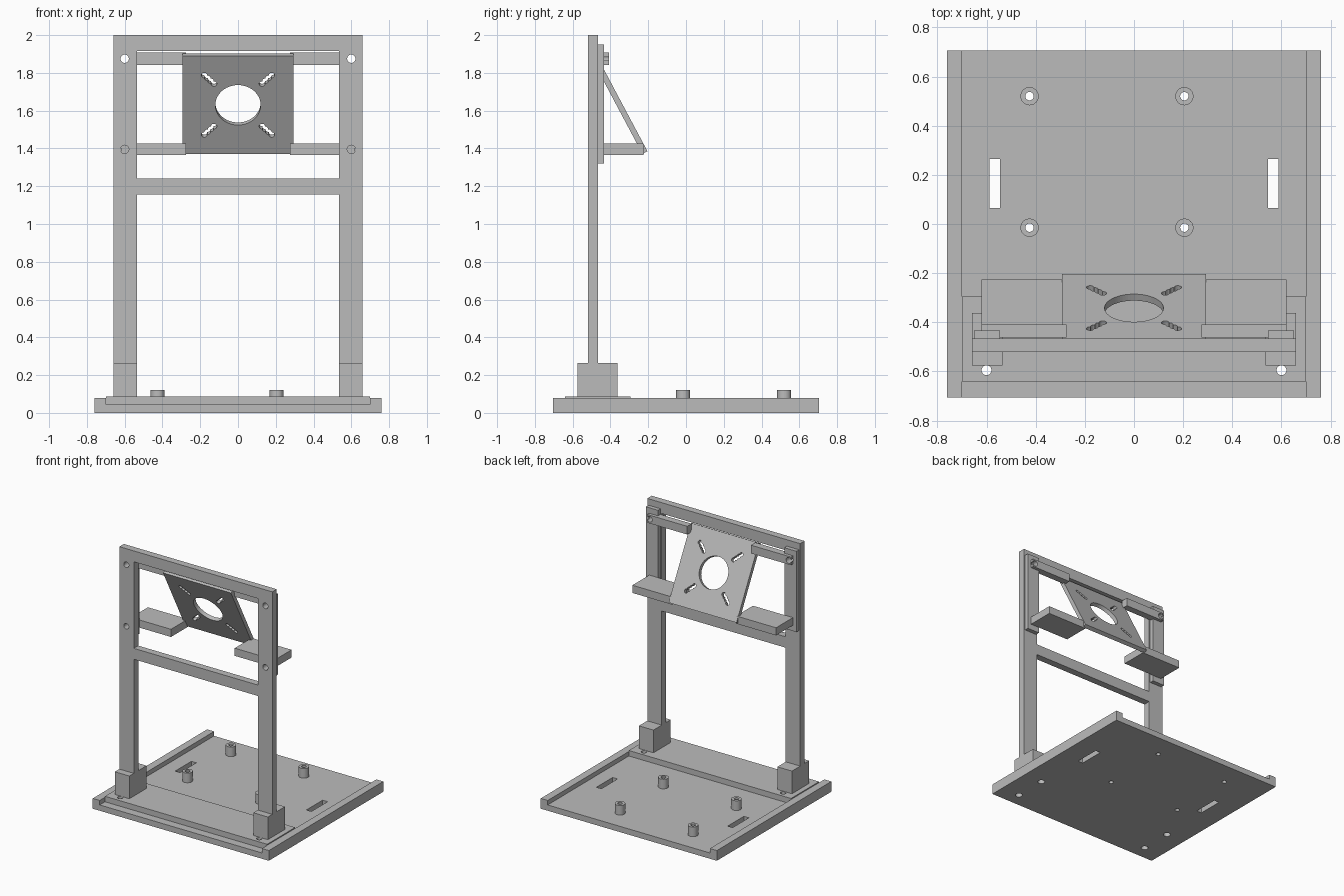
import bpy
import bmesh
from math import sqrt, atan2, cos, sin, pi
from mathutils import Matrix, Vector

cube = bpy.data.objects.get("Cube")
if cube:
    bpy.data.objects.remove(cube, do_unlink=True)

grey = bpy.data.materials.new("light grey plastic")
grey.use_nodes = True
colour = (0.5, 0.5, 0.5, 1)
grey.diffuse_color = colour
grey.node_tree.nodes["Principled BSDF"].inputs["Base Color"].default_value = colour


def finish(name, bm):
    bmesh.ops.recalc_face_normals(bm, faces=bm.faces)
    mesh = bpy.data.meshes.new(name)
    bm.to_mesh(mesh)
    bm.free()
    mesh.materials.append(grey)
    obj = bpy.data.objects.new(name, mesh)
    bpy.context.collection.objects.link(obj)
    return obj


def box(name, x, y, z):
    """Box from (min, max) ranges."""
    bm = bmesh.new()
    bmesh.ops.create_cube(bm, size=1)
    ranges = (x, y, z)
    for v in bm.verts:
        v.co = [(r[0] + r[1]) / 2 + c * (r[1] - r[0]) for r, c in zip(ranges, v.co)]
    return finish(name, bm)


def prism(name, points, low, high, matrix=Matrix()):
    """Extrude a flat outline along z, then place it."""
    bm = bmesh.new()
    face = bm.faces.new([bm.verts.new((px, py, low)) for px, py in points])
    side = bmesh.ops.extrude_face_region(bm, geom=[face])["geom"]
    bmesh.ops.translate(bm, vec=(0, 0, high - low),
                        verts=[g for g in side if isinstance(g, bmesh.types.BMVert)])
    bm.transform(matrix)
    return finish(name, bm)


def circle(x, y, r, n=40):
    return [(x + r * cos(2 * pi * i / n), y + r * sin(2 * pi * i / n)) for i in range(n)]


def cut(obj, cutters):
    """Subtract the cutters, bake the result and delete them."""
    for c in cutters:
        mod = obj.modifiers.new("cut", "BOOLEAN")
        mod.operation = "DIFFERENCE"
        mod.solver = "EXACT"
        mod.object = c
        c.hide_render = True
    graph = bpy.context.evaluated_depsgraph_get()
    mesh = bpy.data.meshes.new_from_object(obj.evaluated_get(graph))
    obj.modifiers.clear()
    obj.data = mesh
    for c in cutters:
        bpy.data.objects.remove(c, do_unlink=True)


def side_range(s, a, b):
    return tuple(sorted((s * a, s * b)))


SIDES = ((1, "left"), (-1, "right"))
STANDOFFS = [(x, y) for x in (-0.425, 0.205) for y in (-0.015, 0.52)]
BOLTS = [(x, y) for x in (-0.6, 0.6) for y in (-0.595, -0.34)]

# Base tray: floor with raised side rails
W, D, RAIL, FLOOR, TOP = 0.76, 0.705, 0.7, 0.045, 0.08
profile = [(-W, 0), (W, 0), (W, TOP), (RAIL, TOP), (RAIL, FLOOR),
           (-RAIL, FLOOR), (-RAIL, TOP), (-W, TOP)]
base = prism("base_tray", profile, -D, D, Matrix.Rotation(pi / 2, 4, "X"))
cutters = [prism("cutter", circle(x, y, 0.017), -0.1, 0.2) for x, y in STANDOFFS]
cutters += [prism("cutter", circle(x, y, 0.026), -0.1, 0.2) for x, y in BOLTS]
cutters += [box("cutter", side_range(s, 0.545, 0.588), (0.065, 0.265), (-0.1, 0.2))
            for s, _ in SIDES]
cut(base, cutters)

# Hollow standoffs on the floor
for i, (x, y) in enumerate(STANDOFFS):
    post = prism(f"standoff_{i + 1}", circle(x, y, 0.037), FLOOR, 0.12)
    cut(post, [prism("cutter", circle(x, y, 0.017), 0, 0.2)])

# Foot plate and post sockets
foot = box("foot_plate", (-RAIL, RAIL), (-0.64, -0.295), (FLOOR, 0.088))
cut(foot, [prism("cutter", circle(x, y, 0.02), 0, 0.2) for x, y in BOLTS])
for s, side in SIDES:
    box(f"{side}_socket", side_range(s, 0.535, 0.66), (-0.575, -0.363), (0.088, 0.265))


def bolt_cutter(x, z):
    return prism("cutter", circle(x, z, 0.022), 0.3, 0.6, Matrix.Rotation(pi / 2, 4, "X"))


# Upright frame with two openings
frame = box("upright_frame", (-0.66, 0.66), (-0.52, -0.465), (0.088, 2))
openings = [box("cutter", (-0.535, 0.535), (-0.6, -0.4), z)
            for z in ((0, 1.155), (1.24, 1.915))]
cut(frame, openings + [bolt_cutter(s * 0.6, z) for s, _ in SIDES for z in (1.395, 1.875)])

# Rear mounting strips, upper arms and lower arms
for s, side in SIDES:
    strip = box(f"{side}_mount_strip", side_range(s, 0.545, 0.65),
                (-0.465, -0.433), (1.32, 1.95))
    cut(strip, [bolt_cutter(s * 0.6, z) for z in (1.395, 1.875)])
    arm = box(f"{side}_upper_arm", side_range(s, 0.275, 0.62), (-0.462, -0.408), (1.843, 1.907))
    cut(arm, [bolt_cutter(s * 0.6, 1.875)])
    box(f"{side}_lower_arm", side_range(s, 0.275, 0.62), (-0.433, -0.225), (1.365, 1.425))


def scalloped_slot(angle, start, pitch, r, count):
    """Outline of a row of overlapping round holes along a diagonal."""
    steps = 8
    half = atan2(sqrt(r * r - pitch * pitch / 4), pitch / 2)
    upper = []
    for k in range(count):
        a0 = pi if k == 0 else pi - half
        a1 = 0 if k == count - 1 else half
        for i in range(steps):
            a = a0 + (a1 - a0) * i / steps
            upper.append((start + k * pitch + r * cos(a), r * sin(a)))
    upper.append((start + (count - 1) * pitch + r, 0))
    outline = upper + [(u, -v) for u, v in reversed(upper[1:-1])]
    return [(u * cos(angle) - v * sin(angle), u * sin(angle) + v * cos(angle))
            for u, v in outline]


# Tilted plate with a round opening and four diagonal slots
HALF, THICK = 0.293, 0.03
up = Vector((0, -0.47, 0.883)).normalized()
right = Vector((1, 0, 0))
out = right.cross(up)
centre = Vector((0, -0.204, 1.385)) + up * HALF
if out.y < 0:
    out = -out
tilt = Matrix((right, up, out)).transposed().to_4x4()
tilt.translation = centre
square = [(-HALF, -HALF), (HALF, -HALF), (HALF, HALF), (-HALF, HALF)]
plate = prism("tilted_plate", square, -THICK, 0, tilt)
cutters = [prism("cutter", circle(0, 0, 0.12, 64), -0.1, 0.1, tilt)]
cutters += [prism("cutter", scalloped_slot(pi / 4 + q * pi / 2, 0.18, 0.024, 0.0155, 4),
                  -0.1, 0.1, tilt) for q in range(4)]
cut(plate, cutters)
